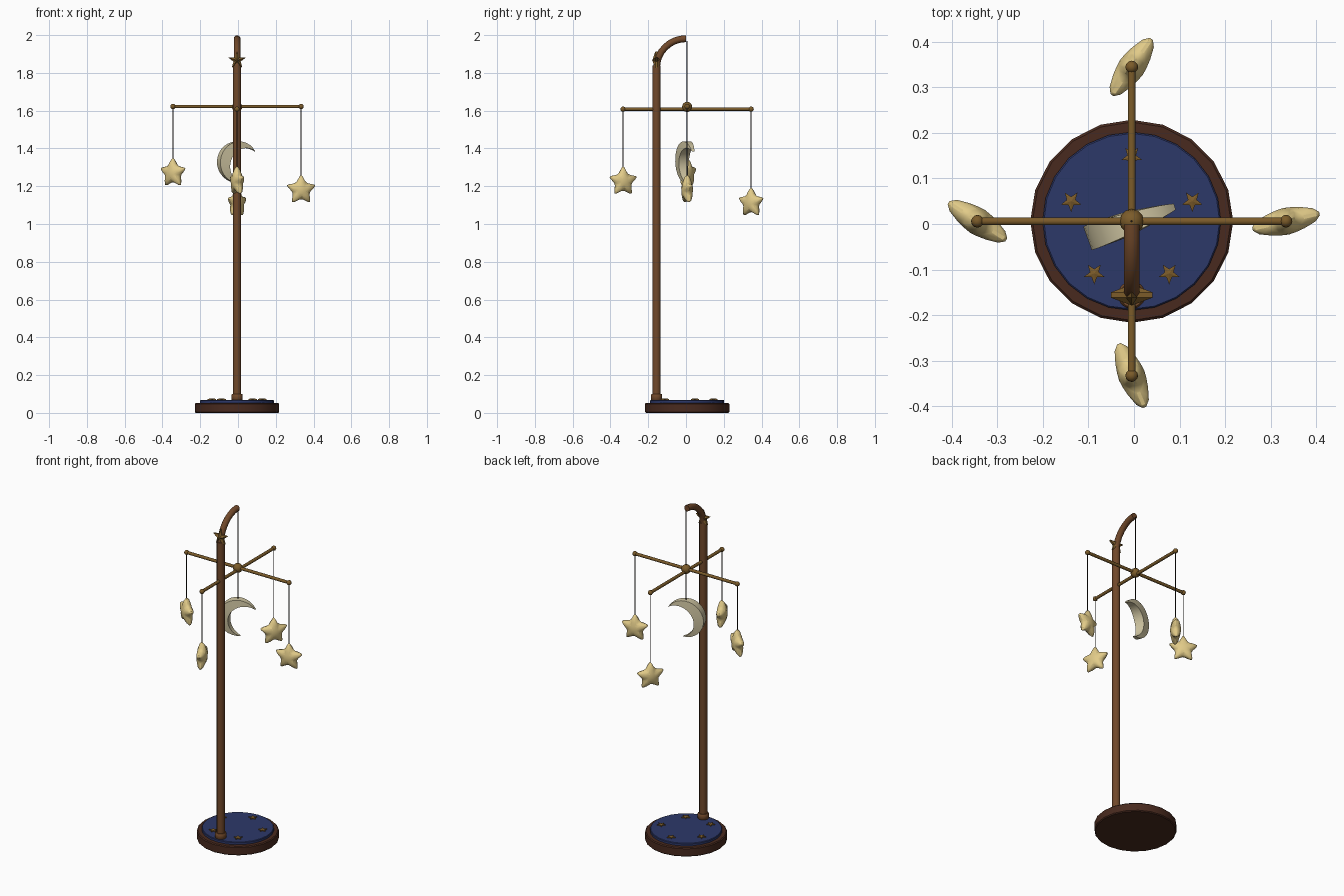
import bpy, bmesh, math
from mathutils import Matrix, Vector

cube = bpy.data.objects.get("Cube")
if cube:
    bpy.data.objects.remove(cube, do_unlink=True)


def material(name, r, g, b):
    m = bpy.data.materials.new(name)
    m.use_nodes = True
    colour = [c ** 2.2 for c in (r, g, b)] + [1]
    m.diffuse_color = colour
    m.node_tree.nodes["Principled BSDF"].inputs["Base Color"].default_value = colour
    return m


DARK = material("dark wood", .29, .18, .14)
WOOD = material("warm wood", .44, .29, .18)
BLUE = material("night blue", .19, .23, .41)
BRASS = material("aged brass", .48, .36, .18)
CREAM = material("cream yellow", .88, .79, .53)
MOON = material("pale ivory", .81, .77, .63)
CORD = material("dark cord", .15, .13, .12)

CX, CY = -.005, .006   # hanging axis


def finish(bm, name, mat, bevel=0, segments=1, angle=40):
    bmesh.ops.recalc_face_normals(bm, faces=bm.faces)
    mesh = bpy.data.meshes.new(name)
    bm.to_mesh(mesh)
    bm.free()
    mesh.materials.append(mat)
    ob = bpy.data.objects.new(name, mesh)
    bpy.context.collection.objects.link(ob)
    if bevel:
        mod = ob.modifiers.new("soft edges", 'BEVEL')
        mod.width, mod.segments, mod.limit_method = bevel, segments, 'ANGLE'
        mod.angle_limit = math.radians(25)
    bpy.ops.object.select_all(action='DESELECT')
    ob.select_set(True)
    bpy.context.view_layer.objects.active = ob
    bpy.ops.object.shade_smooth_by_angle(angle=math.radians(angle))
    return ob


def rod(name, a, b, radius, mat, sides=10, bevel=0):
    a, b = Vector(a), Vector(b)
    bm = bmesh.new()
    turn = (b - a).to_track_quat('Z', 'Y').to_matrix().to_4x4()
    bmesh.ops.create_cone(bm, cap_ends=True, segments=sides, radius1=radius, radius2=radius,
                          depth=(b - a).length, matrix=Matrix.Translation((a + b) / 2) @ turn)
    return finish(bm, name, mat, bevel)


def ball(name, at, radius, mat=BRASS):
    bm = bmesh.new()
    bmesh.ops.create_uvsphere(bm, u_segments=12, v_segments=8, radius=radius,
                              matrix=Matrix.Translation(at))
    return finish(bm, name, mat)


def star(name, at, radius, inner, rim, puff, mat, turn, bevel=0):
    """Five-pointed star in local XZ, with raised centres front and back."""
    bm = bmesh.new()
    rings = []
    for side in (-1, 1):
        ring = []
        for i in range(10):
            r = radius if i % 2 == 0 else radius * inner
            t = math.pi / 2 + i * math.pi / 5
            ring.append(bm.verts.new((r * math.cos(t), side * rim, r * math.sin(t))))
        centre = bm.verts.new((0, side * puff, 0))
        for i in range(10):
            bm.faces.new((ring[i], ring[(i + 1) % 10], centre))
        rings.append(ring)
    for i in range(10):
        j = (i + 1) % 10
        bm.faces.new((rings[0][i], rings[0][j], rings[1][j], rings[1][i]))
    ob = finish(bm, name, mat, bevel, 2 if bevel else 1, 30)
    ob.matrix_world = Matrix.Translation(at) @ turn
    return ob


# Base with its blue inlay
rod("base", (CX, CY, 0), (CX, CY, .053), .223, DARK, 20, .005)
rod("base_inlay", (CX, CY, .05), (CX, CY, .068), .196, BLUE, 24, .003)
for i in range(5):
    t = math.pi / 2 + i * math.tau / 5
    star(f"base_star_{i + 1}", (CX + .14 * math.cos(t), CY + .142 * math.sin(t), .07), .024, .42,
         .004, .007, BRASS, Matrix.Rotation(-math.pi / 2, 4, 'X') @ Matrix.Rotation(math.pi, 4, 'Y'))

# Post, collar and curved arm
PY = -.156
rod("post_collar", (CX, PY, .066), (CX, PY, .1), .031, WOOD, 12, .004)
rod("post", (CX, PY, .066), (CX, PY, 1.84), .022, WOOD, 12)
bm = bmesh.new()
rings = []
for k in range(9):
    t = math.pi * (1 - k / 16)
    ring = []
    for s in range(10):
        u = math.tau * s / 10
        r = .155 + .018 * math.cos(u)
        ring.append(bm.verts.new((CX + .018 * math.sin(u), PY + .155 + r * math.cos(t),
                                  1.826 + r * math.sin(t))))
    rings.append(ring)
for a, b in zip(rings, rings[1:]):
    for s in range(10):
        n = (s + 1) % 10
        bm.faces.new((a[s], a[n], b[n], b[s]))
bm.faces.new(rings[0])
bm.faces.new(rings[-1])
finish(bm, "curved_arm", WOOD)
star("post_star", (CX, PY, 1.866), .048, .42, .006, .023, BRASS, Matrix.Identity(4))

# Hanging cross
rod("main_cord", (CX, CY, 1.97), (CX, CY, 1.42), .0025, CORD, 6)
ball("hub", (CX, CY, 1.62), .027)
rod("cross_rod_side", (CX - .34, CY, 1.622), (CX + .34, CY, 1.622), .009, BRASS)
rod("cross_rod_front", (CX, CY - .338, 1.608), (CX, CY + .338, 1.608), .009, BRASS)

# Puffy stars: direction from hub, star height, turn
for name, dx, dy, z, deg in (("right", -1, 0, 1.27, -33), ("left", 1, 0, 1.18, 13),
                             ("front", 0, -1, 1.225, -68), ("back", 0, 1, 1.112, 55)):
    x, y = CX + dx * .339, CY + dy * .339
    top = 1.622 if dx else 1.608
    ball(f"{name}_rod_end", (x, y, top), .014)
    rod(f"{name}_cord", (x, y, top), (x, y, z + .07), .0025, CORD, 6)
    star(f"{name}_hanging_star", (x, y, z), .086, .53, .017, .034, CREAM,
         Matrix.Rotation(math.radians(deg), 4, 'Z'), .013)

# Crescent moon: outer and inner arcs meeting in thin horns
bm = bmesh.new()
R, HORN, N = .11, math.radians(58), 20
c, r_in = .045, .095
horn_in = math.atan2(R * math.sin(HORN), R * math.cos(HORN) - c)
rings = []
for k in range(N + 1):
    f = k / N
    t = HORN + f * (math.tau - 2 * HORN)
    q = horn_in + f * (math.tau - 2 * horn_in)
    outer = Vector((R * math.cos(t), 0, R * math.sin(t)))
    inner = Vector((c + r_in * math.cos(q), 0, r_in * math.sin(q)))
    if k in (0, N):
        inner += Vector((-.004, 0, 0))
    half = Vector((0, .007 + .021 * math.sin(math.pi * f), 0))
    rings.append([bm.verts.new(v) for v in (outer - half, outer + half, inner + half, inner - half)])
for a, b in zip(rings, rings[1:]):
    for s in range(4):
        n = (s + 1) % 4
        bm.faces.new((a[s], a[n], b[n], b[s]))
bm.faces.new(rings[0])
bm.faces.new(rings[-1])
moon = finish(bm, "crescent_moon", MOON)
moon.matrix_world = (Matrix.Translation((CX + .006, CY, 1.327))
                     @ Matrix.Rotation(math.radians(20), 4, 'Z')
                     @ Matrix.Rotation(math.radians(27), 4, 'Y'))
